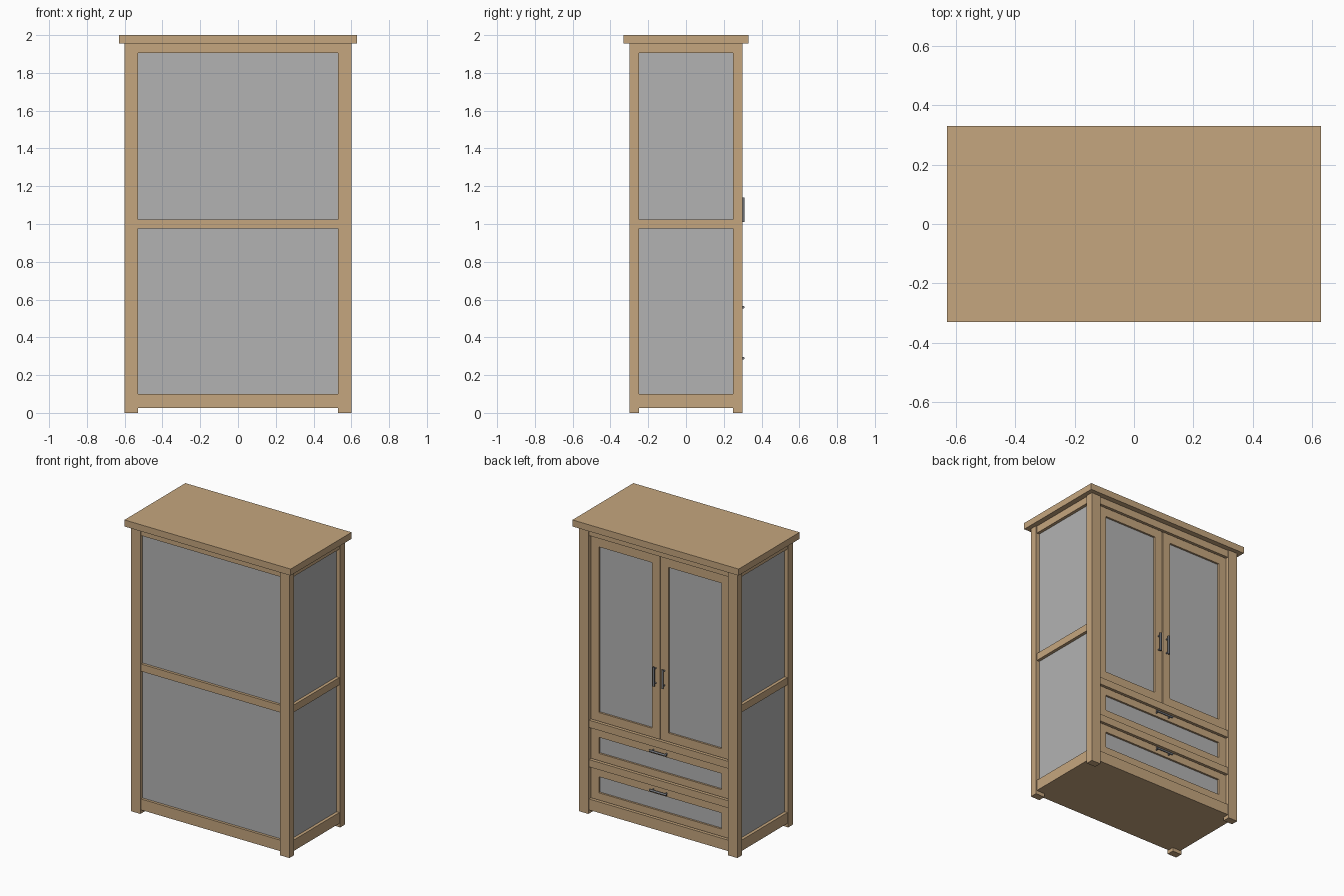
import bpy, math

if "Cube" in bpy.data.objects:
    bpy.data.objects.remove(bpy.data.objects["Cube"])

def mat(name, rgb):
    m = bpy.data.materials.new(name)
    m.diffuse_color = (*rgb, 1)
    m.use_nodes = True
    m.node_tree.nodes["Principled BSDF"].inputs["Base Color"].default_value = m.diffuse_color
    return m

WOOD = mat("light_wood", (0.56, 0.38, 0.21))
PANEL = mat("grey_panel", (0.45, 0.45, 0.45))
METAL = mat("dark_metal", (0.18, 0.19, 0.21))

def box(name, x0, x1, y0, y1, z0, z1, m=WOOD):
    bpy.ops.mesh.primitive_cube_add(size=1, location=((x0+x1)/2, (y0+y1)/2, (z0+z1)/2))
    o = bpy.context.object
    o.name = name
    o.scale = (abs(x1-x0), abs(y1-y0), z1-z0)
    bpy.ops.object.transform_apply(location=False, rotation=False, scale=True)
    o.data.materials.append(m)
    return o

def rod(name, loc, r, length, axis, m=METAL):
    rot = {"x": (0, math.pi/2, 0), "y": (math.pi/2, 0, 0), "z": (0, 0, 0)}[axis]
    bpy.ops.mesh.primitive_cylinder_add(vertices=16, radius=r, depth=length, location=loc, rotation=rot)
    o = bpy.context.object
    o.name = name
    o.data.materials.append(m)
    bpy.ops.object.shade_smooth_by_angle()

# framed leaf (door or drawer front) with an inset panel, facing +y
def leaf(name, x0, x1, z0, z1, stile, rail):
    y0, y1 = 0.255, 0.28
    box(name + "_stile", x0, x0+stile, y0, y1, z0, z1)
    box(name + "_stile", x1-stile, x1, y0, y1, z0, z1)
    box(name + "_rail", x0+stile, x1-stile, y0, y1, z0, z0+rail)
    box(name + "_rail", x0+stile, x1-stile, y0, y1, z1-rail, z1)
    box(name + "_panel", x0+stile-.01, x1-stile+.01, 0.258, 0.267, z0+rail-.01, z1-rail+.01, PANEL)

# bar handle on two short standoffs
def handle(name, x, z, axis):
    rod(name + "_bar", (x, 0.303, z), 0.007, 0.13, axis)
    for s in (-0.05, 0.05):
        px, pz = (x+s, z) if axis == "x" else (x, z+s)
        rod(name + "_standoff", (px, 0.29, pz), 0.005, 0.026, "y")

# top board and floor
box("top_board", -0.63, 0.63, -0.33, 0.33, 1.955, 2.0)
box("floor_board", -0.56, 0.56, -0.26, 0.26, 0.025, 0.045)

# corner posts
for sx in (-1, 1):
    for sy in (-1, 1):
        box("corner_post", sx*0.53, sx*0.6, sy*0.25, sy*0.3, 0, 1.955)

# rails and panels of the plain front and both sides
RAILS = ((0.025, 0.10), (0.975, 1.025), (1.905, 1.955))
for z0, z1 in RAILS:
    box("front_rail", -0.53, 0.53, -0.293, -0.255, z0, z1)
    for s in (-1, 1):
        box("side_rail", s*0.555, s*0.593, -0.25, 0.25, z0, z1)
box("front_panel", -0.54, 0.54, -0.275, -0.265, 0.06, 1.93, PANEL)
for s in (-1, 1):
    box("side_panel", s*0.56, s*0.572, -0.26, 0.26, 0.06, 1.93, PANEL)

# rails of the door side
for z0, z1 in ((0.025, 0.10), (0.32, 0.37), (0.59, 0.64), (1.905, 1.955)):
    box("door_side_rail", -0.53, 0.53, 0.25, 0.293, z0, z1)

# doors and their handles
leaf("left_door", 0.0025, 0.525, 0.645, 1.90, 0.06, 0.06)
leaf("right_door", -0.525, -0.0025, 0.645, 1.90, 0.06, 0.06)
for s in (-1, 1):
    handle("door_handle", s*0.033, 1.075, "z")

# drawers and their handles
for z in (0.105, 0.375):
    leaf("drawer", -0.525, 0.525, z, z+0.21, 0.06, 0.05)
    handle("drawer_handle", 0, z+0.185, "x")
